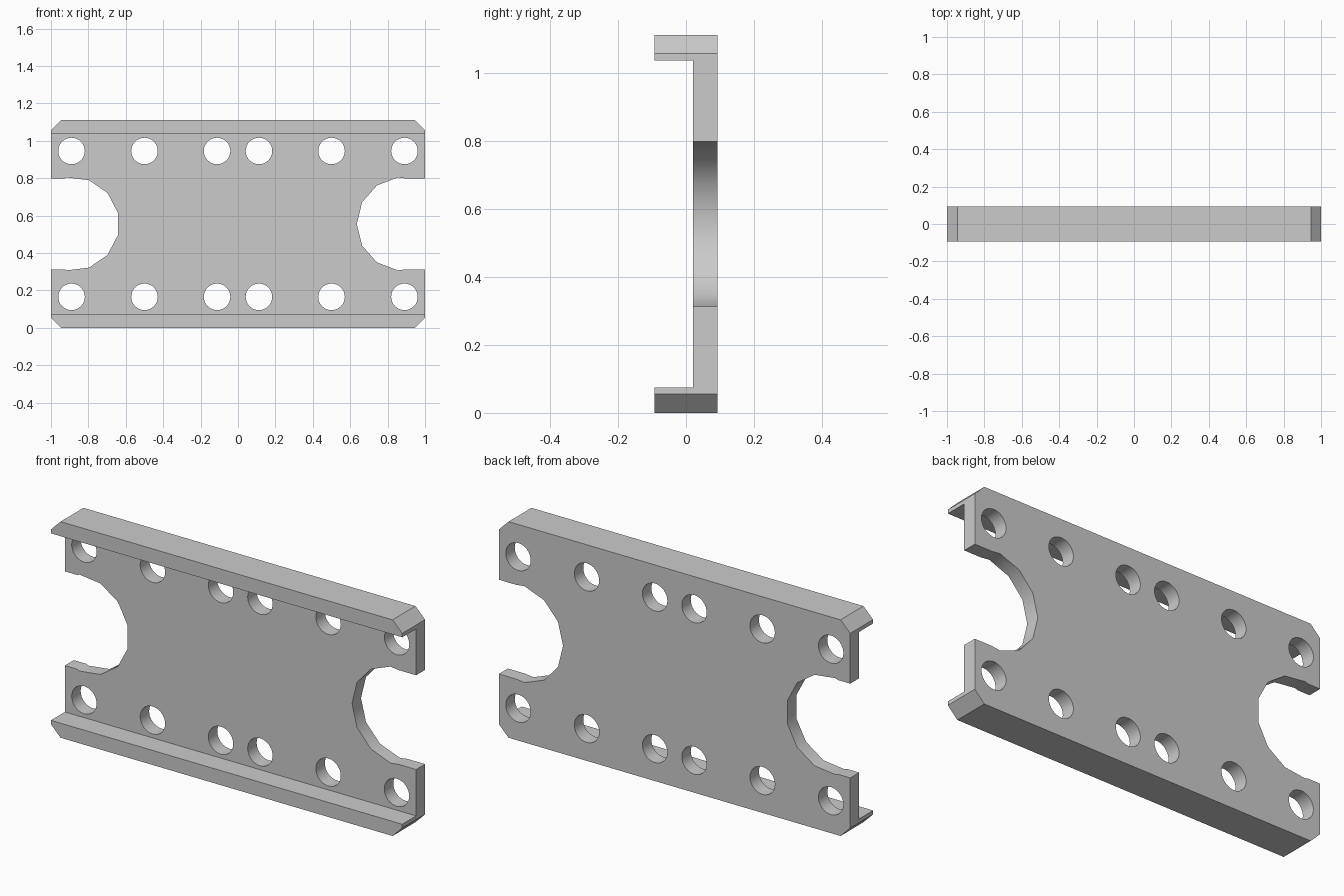
import bpy, bmesh
from math import radians, pi, cos, sin

if "Cube" in bpy.data.objects:
    bpy.data.objects.remove(bpy.data.objects["Cube"], do_unlink=True)

HEIGHT, MID = 1.112, 0.556
FRONT, BACK = -0.093, 0.093
WEB_FRONT = 0.02
FLANGE, CHAMFER = 0.075, 0.055

grey = bpy.data.materials.new("plain grey")
grey.use_nodes = True
grey.diffuse_color = (0.6, 0.6, 0.6, 1)
grey.node_tree.nodes["Principled BSDF"].inputs["Base Color"].default_value = (0.6, 0.6, 0.6, 1)


def prism(name, outline, y0, y1):
    """Extrude an x-z outline from y0 to y1."""
    bm = bmesh.new()
    face = bm.faces.new([bm.verts.new((x, y0, z)) for x, z in outline])
    out = bmesh.ops.extrude_face_region(bm, geom=[face])
    moved = [v for v in out["geom"] if isinstance(v, bmesh.types.BMVert)]
    bmesh.ops.translate(bm, verts=moved, vec=(0, y1 - y0, 0))
    bmesh.ops.recalc_face_normals(bm, faces=bm.faces)
    mesh = bpy.data.meshes.new(name)
    bm.to_mesh(mesh)
    bm.free()
    obj = bpy.data.objects.new(name, mesh)
    bpy.context.collection.objects.link(obj)
    obj.data.materials.append(grey)
    return obj


def circle(cx, cz, radius, sides):
    """Outline with its first corner pointing to -x."""
    turns = [pi + 2 * pi * i / sides for i in range(sides)]
    return [(cx + radius * cos(a), cz + radius * sin(a)) for a in turns]


def box(x0, x1, z0, z1):
    return [(x0, z0), (x1, z0), (x1, z1), (x0, z1)]


def cut(target, outline, y0=-0.3, y1=0.3):
    cutter = prism("cutter", outline, y0, y1)
    cutter.hide_render = True
    mod = target.modifiers.new("cut", "BOOLEAN")
    mod.operation, mod.solver, mod.object = "DIFFERENCE", "EXACT", cutter
    bpy.context.view_layer.objects.active = target
    bpy.ops.object.modifier_apply(modifier=mod.name)
    bpy.data.objects.remove(cutter, do_unlink=True)


# Chamfered block
corner = 1 - CHAMFER
outline = [(-corner, 0), (corner, 0), (1, CHAMFER), (1, HEIGHT - CHAMFER),
           (corner, HEIGHT), (-corner, HEIGHT), (-1, HEIGHT - CHAMFER), (-1, CHAMFER)]
plate = prism("channel_plate", outline, FRONT, BACK)

# Recess between the two flanges
cut(plate, box(-1.2, 1.2, FLANGE, HEIGHT - FLANGE), -0.3, WEB_FRONT)

# End notches: a coarse round plus a straight slot out to the end
for side in (-1, 1):
    cut(plate, circle(side * 0.885, MID, 0.25, 13))
    x0, x1 = sorted((side * 0.885, side * 1.2))
    cut(plate, box(x0, x1, MID - 0.2425, MID + 0.2425))

# Two rows of bolt holes
for x in (0.112, 0.5, 0.89):
    for side in (-1, 1):
        for dz in (-0.39, 0.39):
            cut(plate, circle(side * x, MID + dz, 0.071, 32))

bpy.ops.object.select_all(action="DESELECT")
plate.select_set(True)
bpy.context.view_layer.objects.active = plate
bpy.ops.object.shade_smooth_by_angle(angle=radians(30))
